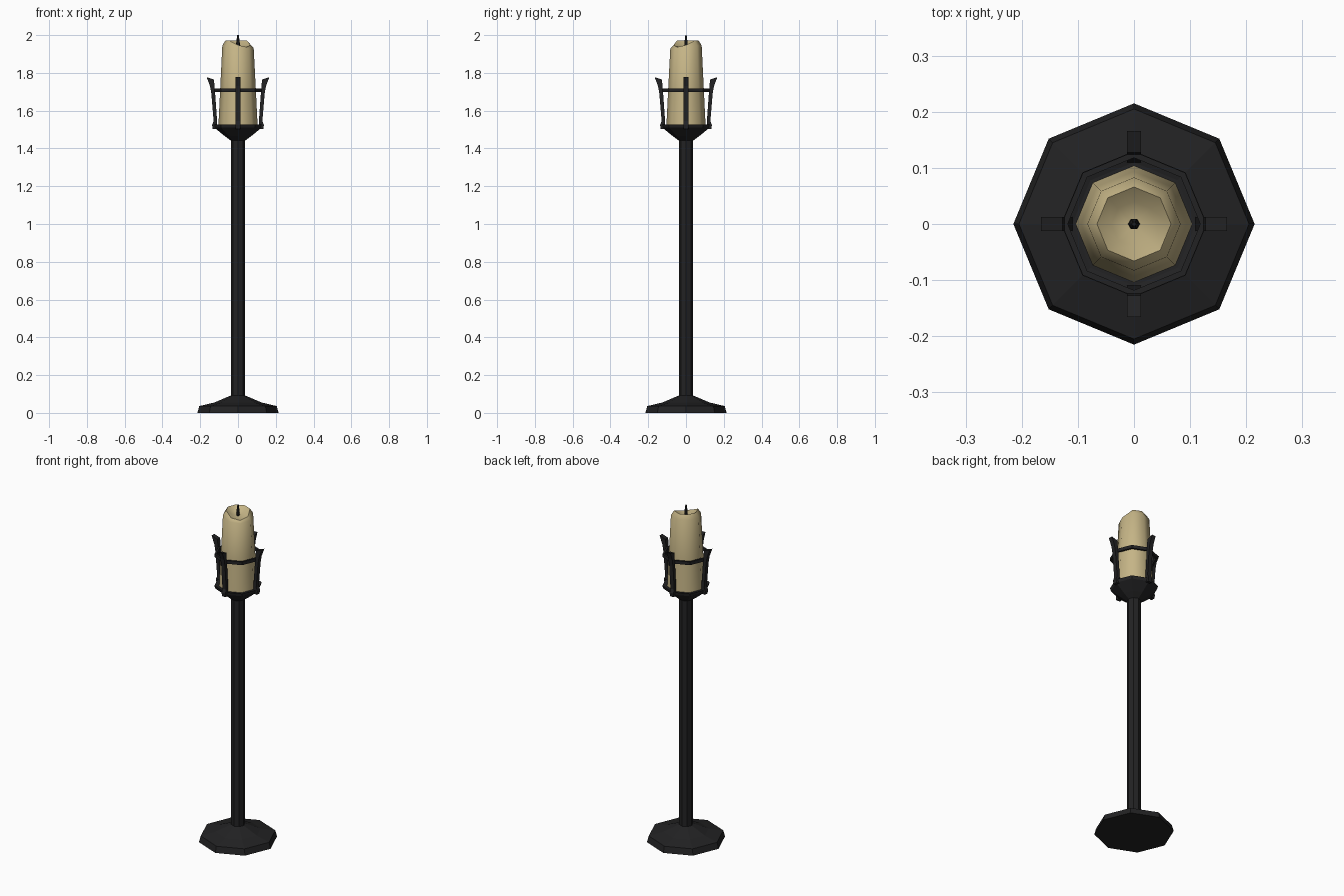
import bpy, bmesh, math

if "Cube" in bpy.data.objects:
    bpy.data.objects.remove(bpy.data.objects["Cube"])

def material(name, col):
    m = bpy.data.materials.new(name)
    m.diffuse_color = (*col, 1)
    m.use_nodes = True
    m.node_tree.nodes["Principled BSDF"].inputs["Base Color"].default_value = m.diffuse_color
    return m

iron = material("black iron", (0.016, 0.016, 0.017))
wax = material("cream wax", (0.56, 0.46, 0.24))
char = material("charred wick", (0.012, 0.012, 0.012))

def finish(name, bm, mat):
    bmesh.ops.recalc_face_normals(bm, faces=bm.faces)
    me = bpy.data.meshes.new(name)
    bm.to_mesh(me)
    bm.free()
    me.materials.append(mat)
    ob = bpy.data.objects.new(name, me)
    bpy.context.collection.objects.link(ob)
    return ob

def lathe(name, profile, mat, sides=8, closed=False, warp=None):
    """Turn (radius, z) points into an n-sided solid, vertices on the axes."""
    bm = bmesh.new()
    rings = []
    for i, (r, z) in enumerate(profile):
        ring = []
        for k in range(sides):
            a = 2 * math.pi * k / sides
            dz = warp(i, a) if warp else 0
            ring.append(bm.verts.new((r * math.cos(a), r * math.sin(a), z + dz)))
        rings.append(ring)
    pairs = list(zip(rings, rings[1:]))
    if closed:
        pairs.append((rings[-1], rings[0]))
    for lo, hi in pairs:
        for k in range(sides):
            j = (k + 1) % sides
            bm.faces.new((lo[k], lo[j], hi[j], hi[k]))
    if not closed:
        bm.faces.new(rings[0][::-1])
        bm.faces.new(rings[-1])
    return finish(name, bm, mat)

# Stand: foot, pole and drip tray
lathe("foot", [(0.215, 0), (0.205, 0.036), (0.125, 0.055), (0.038, 0.092)], iron)
lathe("pole", [(0.038, 0.06), (0.038, 1.46)], iron)
lathe("drip_tray", [(0.036, 1.44), (0.07, 1.465), (0.125, 1.51), (0.13, 1.527), (0.11, 1.522)], iron)

# Holding ring around the candle
lathe("holding_ring", [(0.118, 1.698), (0.129, 1.698), (0.129, 1.717), (0.118, 1.717)],
      iron, closed=True)

# Four flared prongs, from a side profile given thickness
outer = [(0.134, 1.502), (0.137, 1.525), (0.129, 1.545), (0.141, 1.69), (0.148, 1.73), (0.166, 1.777)]
inner = [(0.127, 1.765), (0.124, 1.72), (0.121, 1.69), (0.111, 1.55), (0.109, 1.505)]
for n, side in enumerate(("right", "back", "left", "front")):
    a = n * math.pi / 2
    c, s = math.cos(a), math.sin(a)
    bm = bmesh.new()
    loops = [[bm.verts.new((r * c - w * s, r * s + w * c, z)) for r, z in outer + inner]
             for w in (-0.0125, 0.0125)]
    bm.faces.new(loops[0])
    bm.faces.new(loops[1][::-1])
    m = len(loops[0])
    for k in range(m):
        j = (k + 1) % m
        bm.faces.new((loops[0][k], loops[0][j], loops[1][j], loops[1][k]))
    finish(side + "_prong", bm, iron)

# Candle with a melted hollow; rim sags towards the front right
def sag(i, a):
    toward = max(0, math.cos(a + math.pi / 4))
    return -(0, 0, 0.02, 0.035, 0.015, 0)[i] * toward

candle = lathe("candle", [(0.104, 1.515), (0.094, 1.72), (0.083, 1.945), (0.066, 1.972),
                          (0.04, 1.95), (0.012, 1.938)], wax, warp=sag)
bpy.context.view_layer.objects.active = candle
candle.select_set(True)
bpy.ops.object.shade_smooth_by_angle(angle=math.radians(50))

# Wick
lathe("wick", [(0.011, 1.93), (0.009, 1.965), (0.004, 2.0)], char, sides=6)
